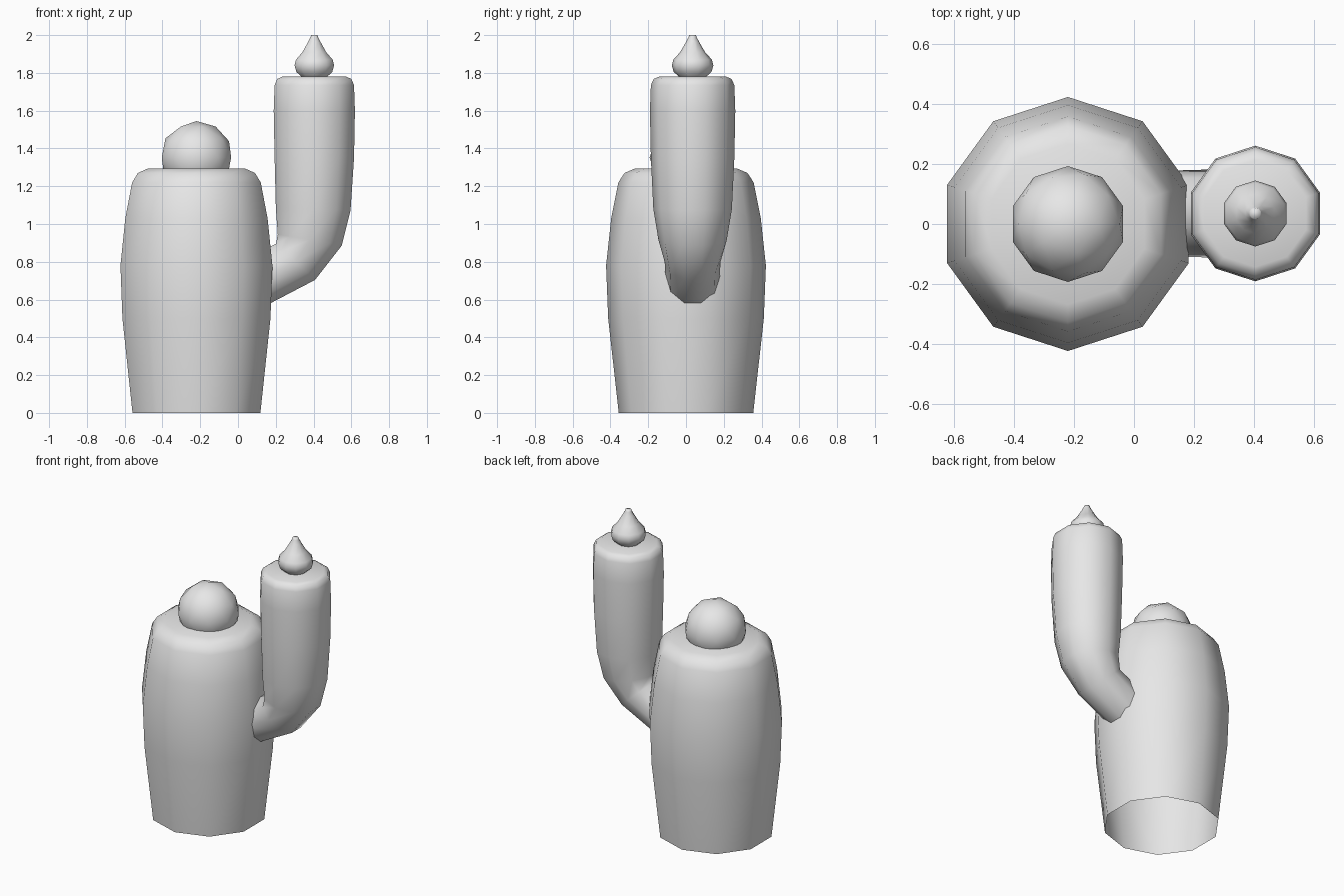
import bpy, bmesh
from math import pi, sin, cos, radians

if "Cube" in bpy.data.objects:
    bpy.data.objects.remove(bpy.data.objects["Cube"], do_unlink=True)

SIDES = 10
grey = bpy.data.materials.new("plain grey")
grey.use_nodes = True
grey.diffuse_color = (0.8, 0.8, 0.8, 1)
grey.node_tree.nodes["Principled BSDF"].inputs["Base Color"].default_value = (0.8, 0.8, 0.8, 1)


def finish(name, bm, location):
    for face in bm.faces:
        face.smooth = True
    mesh = bpy.data.meshes.new(name)
    bm.to_mesh(mesh)
    bm.free()
    mesh.materials.append(grey)
    obj = bpy.data.objects.new(name, mesh)
    obj.location = location
    bpy.context.collection.objects.link(obj)
    return obj


def tube(name, rings, location):
    """Loft ten-sided rings given as (centre x, centre z, radius, tilt in degrees), capped at the last."""
    bm = bmesh.new()
    loops = []
    for x, z, radius, tilt in rings:
        t = radians(tilt)
        loop = []
        for i in range(SIDES):
            a = pi / 2 + 2 * pi * i / SIDES
            u, v = radius * cos(a), radius * sin(a)
            loop.append(bm.verts.new((x + u * cos(t), v, z - u * sin(t))))
        loops.append(loop)
    for low, high in zip(loops, loops[1:]):
        for i in range(SIDES):
            j = (i + 1) % SIDES
            bm.faces.new((low[i], low[j], high[j], high[i]))
    bm.faces.new(loops[-1])
    return finish(name, bm, location)


def upright(profile):
    return [(0, z, radius, 0) for radius, z in profile]


# Barrel trunk, open underneath
tube("trunk", upright([(.356, 0), (.412, .5), (.423, .78), (.396, 1.03),
                       (.358, 1.22), (.326, 1.27), (.268, 1.295)]), (-.22, 0, 0))

# Round bud on the trunk
bm = bmesh.new()
bmesh.ops.create_icosphere(bm, subdivisions=2, radius=.193)
finish("round_bud", bm, (-.22, 0, 1.352))

# Arm rising from the trunk's left side
tube("arm", [(.09, .69, .142, 65), (.305, .8, .148, 43), (.38, .916, .181, 10),
             (.398, 1.08, .208, 2), (.404, 1.35, .221, 0), (.404, 1.6, .226, 0),
             (.404, 1.735, .221, 0), (.404, 1.768, .206, 0), (.404, 1.78, .178, 0)],
     (0, .035, 0))

# Pointed flower bud on the arm
tube("pointed_bud", upright([(.066, 1.775), (.1, 1.805), (.11, 1.84), (.102, 1.87),
                             (.066, 1.91), (.034, 1.965), (.021, 1.99), (.018, 2)]),
     (.404, .035, 0))
